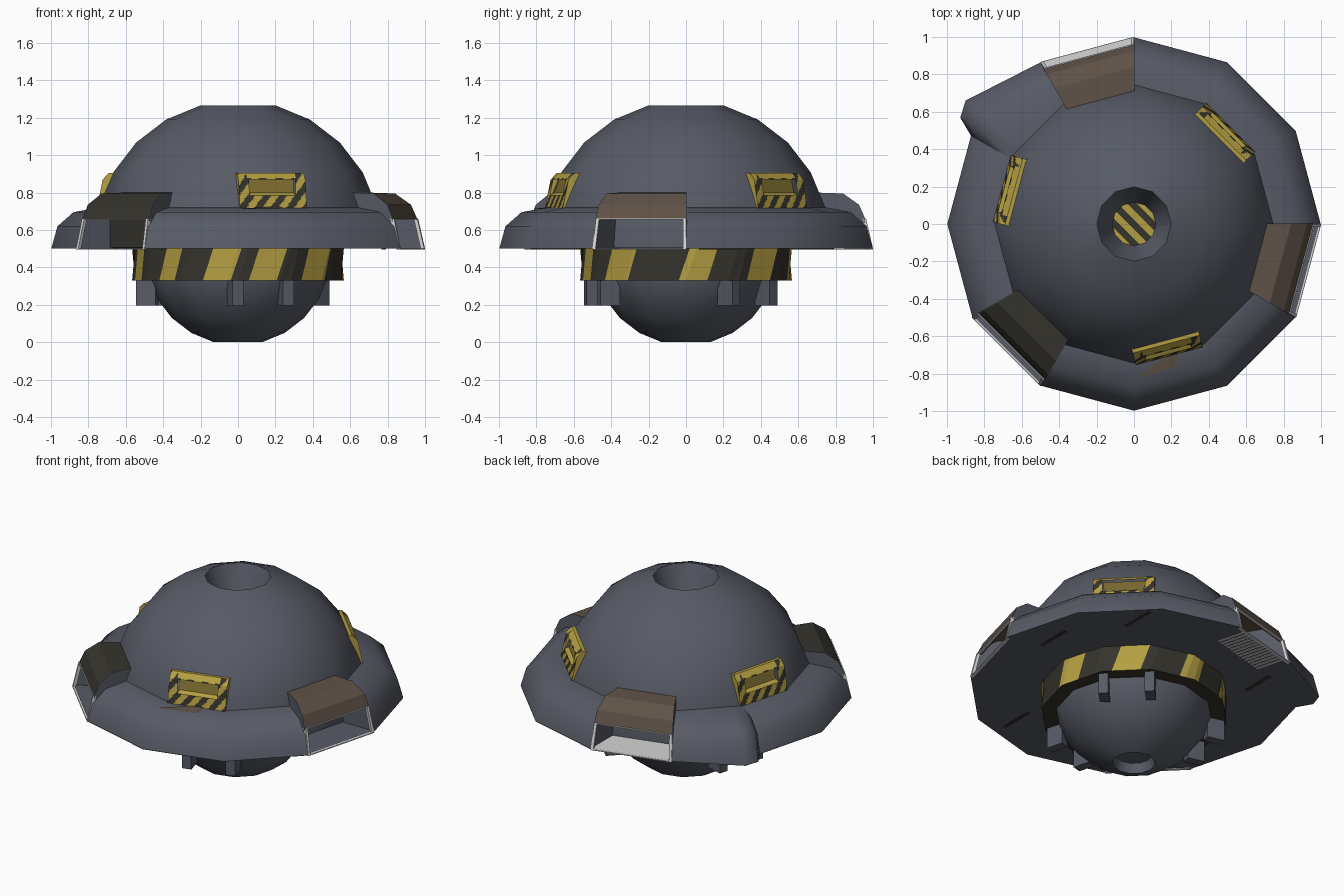
import bpy, bmesh, math
from mathutils import Vector

if "Cube" in bpy.data.objects:
    bpy.data.objects.remove(bpy.data.objects["Cube"])

def mat(name, c):
    m = bpy.data.materials.new(name)
    m.diffuse_color = (*c, 1)
    m.use_nodes = True
    m.node_tree.nodes["Principled BSDF"].inputs["Base Color"].default_value = m.diffuse_color
    return m

GREY = mat("slate grey", (0.095, 0.104, 0.131))
YELLOW = mat("hazard yellow", (0.46, 0.345, 0.055))
DARK = mat("stripe black", (0.035, 0.033, 0.025))
BROWN = mat("rust brown", (0.112, 0.083, 0.062))
OLIVE = mat("shaded yellow", (0.20, 0.15, 0.03))
WHITE = mat("pale grey", (0.66, 0.66, 0.66))

def make(name, verts, faces, mats, idx=None, smooth=None, fix=True):
    me = bpy.data.meshes.new(name)
    me.from_pydata([tuple(v) for v in verts], [], faces)
    for m in mats:
        me.materials.append(m)
    if idx:
        me.polygons.foreach_set("material_index", idx)
    bm = bmesh.new()
    bm.from_mesh(me)
    bmesh.ops.remove_doubles(bm, verts=bm.verts, dist=1e-5)
    if fix:
        bmesh.ops.recalc_face_normals(bm, faces=bm.faces)
    bm.to_mesh(me)
    bm.free()
    ob = bpy.data.objects.new(name, me)
    bpy.context.collection.objects.link(ob)
    if smooth:
        bpy.ops.object.select_all(action='DESELECT')
        ob.select_set(True)
        bpy.context.view_layer.objects.active = ob
        bpy.ops.object.shade_smooth_by_angle(angle=math.radians(smooth))
    return ob

def pol(r, deg, z):
    a = math.radians(deg)
    return Vector((r * math.cos(a), r * math.sin(a), z))

def loft(name, rows, mats, closed=False, caps=False, smooth=None):
    """Skin a list of equal-length point rows."""
    n = len(rows[0])
    verts = [p for row in rows for p in row]
    faces = []
    for i in range(len(rows) - 1):
        for j in range(n if closed else n - 1):
            k = (j + 1) % n
            faces.append((i*n + j, i*n + k, (i+1)*n + k, (i+1)*n + j))
    if caps:
        faces += [tuple(range(n)), tuple(range(len(verts) - n, len(verts)))]
    return make(name, verts, faces, mats, smooth=smooth)

def sweep(name, prof, angles, mats, **kw):
    """Sweep an (r, z) profile through the given angles."""
    return loft(name, [[pol(r, a, z) for r, z in prof] for a in angles], mats, **kw)

def local(az, d, t, z):
    """Point at distance d along azimuth az, shifted sideways by t."""
    a = math.radians(az)
    return Vector((d*math.cos(a) - t*math.sin(a), d*math.sin(a) + t*math.cos(a), z))

FULL = [30 * i for i in range(13)]
BOX = [(0, 1, 3, 2), (4, 6, 7, 5), (0, 4, 5, 1), (2, 3, 7, 6), (0, 2, 6, 4), (1, 5, 7, 3)]

def box(name, az, ds, ts, zs, m):
    return make(name, [local(az, d, t, z) for d in ds for t in ts for z in zs], BOX, [m])

def arc(R, zc, degs):
    return [(R * math.sin(math.radians(a)), zc + R * math.cos(math.radians(a))) for a in degs]

# Upper dome with a tapered well, lower dome with a shallow well
sweep("upper_dome", [(0.115, 1.05)] + arc(0.77, 0.523, range(15, 91, 15)) + [(0.77, 0.503)],
      FULL, [GREY], smooth=40)
sweep("lower_dome", [(0.48, 0.5)] + arc(0.5, 0.483, range(105, 166, 15)) +
      [(0.11, 0.06), (0.001, 0.06)], FULL, [GREY], smooth=40)

# Striped disc at the bottom of the well
bm = bmesh.new()
bmesh.ops.create_circle(bm, cap_ends=True, segments=12, radius=0.118)
nrm = Vector((1, 1, 0)).normalized()
for i in range(-3, 4):
    bmesh.ops.bisect_plane(bm, geom=bm.verts[:] + bm.edges[:] + bm.faces[:],
                           plane_co=nrm * (i * 0.036 + 0.016), plane_no=nrm)
for f in bm.faces:
    f.material_index = math.floor((f.calc_center_median().dot(nrm) - 0.016) / 0.036) % 2
    f.normal_update()
    if f.normal.z < 0:
        f.normal_flip()
me = bpy.data.meshes.new("well_disc")
bm.to_mesh(me)
bm.free()
me.materials.append(YELLOW)
me.materials.append(DARK)
disc = bpy.data.objects.new("well_disc", me)
disc.location.z = 1.055
bpy.context.collection.objects.link(disc)

# Outer ring in three runs, leaving gaps for the pods
RING = [(0.70, 0.502), (0.998, 0.502), (0.965, 0.62), (0.88, 0.695), (0.745, 0.72), (0.70, 0.72)]
for n, k in enumerate((0, 4, 8)):
    sweep(f"ring_run_{n}", RING, [30 * (k + i) for i in range(4)], [GREY],
          closed=True, caps=True, smooth=40)
sweep("ring_underside", [(0.45, 0.5), (0.998, 0.5)], FULL, [GREY])

# Bent-out bulge on the ring: outer points pushed away, inner edge kept on the ring
rows = []
for a, s in ((120, 0), (143.7, 0.118), (148.5, 0.092), (152, -0.01)):
    chord = math.cos(math.radians(15)) / math.cos(math.radians(a % 30 - 15))
    rows.append([pol(r * (chord + (s + (1 - chord) * (s > 0)) * w), a, z + s * 0.25 * w * (z > 0.6))
                 for (r, z), w in zip(RING, (0, 1, 1, 0.8, 0, 0))])
loft("ring_bulge", rows, [GREY], closed=True, caps=True, smooth=45)

# Roofed pods with open, pale-framed mouths
ROOF = [(0.70, 0.80), (0.84, 0.795), (0.925, 0.735), (0.958, 0.66)]
UNDER = [(0.93, 0.66), (0.90, 0.72), (0.83, 0.765), (0.70, 0.77)]
CHEEK = ROOF + [(0.95, 0.63), (0.88, 0.695), (0.745, 0.72), (0.70, 0.72)]
for n, (k, m, floor) in enumerate(((3, BROWN, WHITE), (7, DARK, GREY), (11, BROWN, GREY))):
    a, b = 30 * k, 30 * k + 30
    sweep(f"pod_roof_{n}", ROOF + UNDER, [a, b], [m], closed=True, caps=True, smooth=30)
    for s, e in ((0, a), (1, b)):
        e2 = e + (-0.25 if s == 0 else 0.25)
        sweep(f"pod_cheek_{n}_{s}", CHEEK, [e, e2], [GREY], closed=True, caps=True)
    sweep(f"pod_floor_{n}", [(0.70, 0.506), (0.99, 0.506)], [a, b], [floor])
    if m == DARK:
        sweep(f"pod_back_{n}", [(0.79, 0.507), (0.79, 0.77)], [a, b], [DARK])
    outer = [pol(1.001, a, 0.496), pol(1.001, b, 0.496), pol(0.963, b, 0.662), pol(0.963, a, 0.662)]
    c = sum(outer, Vector()) / 4
    inner = [p + (c - p).normalized() * 0.018 for p in outer]
    back = pol(0.02, a + 15, 0)
    vs = outer + inner + [p - back for p in inner] + [p - back for p in outer]
    fs = [(r*4 + i, r*4 + (i+1) % 4, ((r+1) % 4)*4 + (i+1) % 4, ((r+1) % 4)*4 + i)
          for r in range(4) for i in range(4)]
    make(f"pod_frame_{n}", vs, fs, [WHITE])

# Pale hatching under the rear pod
for i in range(14):
    t = -0.2 + 0.4 * i / 13
    box(f"pod_hatch_{i}", 105, (0.76, 0.955), (t - 0.008, t + 0.008), (0.497, 0.4995), WHITE)

# Hazard-striped collar: slanted columns around a 12-sided band
def rim(r, deg):
    return r * math.cos(math.radians(15)) / math.cos(math.radians(deg % 30 - 15))

STRIPES = ((7, 8), (48, 8), (90, 7), (127, 8), (162, 7), (196, 7), (229, 6), (261, 8), (287, 7), (320, 8))
vs, fs, idx = [], [], []
for i in range(180):
    a = 2 * i
    quad = [(a - 4, 0.33), (a - 2, 0.33), (a + 4, 0.502), (a + 2, 0.502)]
    vs += [pol(rim(0.566, d), d, z) for d, z in quad]
    fs.append(tuple(range(4*i, 4*i + 4)))
    idx.append(0 if any(abs((a - c + 180) % 360 - 180) <= h for c, h in STRIPES) else 1)
make("striped_collar", vs, fs, [YELLOW, DARK], idx)
sweep("collar_bottom", [(0.40, 0.331), (0.565, 0.331)], FULL, [DARK])

# Dome windows with striped frames, and pairs of pegs under the collar
def front(z):
    return 0.73 - 0.2 * (z - 0.72) if z < 0.87 else 0.70 - (z - 0.87)

NT, NZ, W = 52, 27, 0.185
for n, az in enumerate((45, 165, 285)):
    ts = [-W + 2 * W * i / NT for i in range(NT + 1)]
    zs = [0.715 + 0.19 * j / NZ for j in range(NZ + 1)]
    vs = [local(az, front(z), t, z) for z in zs for t in ts]
    fs, idx = [], []
    for j in range(NZ):
        for i in range(NT):
            t, z = (ts[i] + ts[i+1]) / 2, (zs[j] + zs[j+1]) / 2
            if abs(t) < 0.13 and 0.785 < z < 0.87:
                continue
            q = j * (NT + 1) + i
            fs.append((q, q + 1, q + NT + 2, q + NT + 1))
            plain = abs(t) < 0.135 and z > 0.878
            idx.append(2 if plain else math.floor((t - 0.8 * z + 0.02) / 0.044) % 2)
    # top and end returns back into the dome
    for pts in ([(front(0.905), -W, 0.905), (front(0.905), W, 0.905), (0.60, W, 0.905), (0.60, -W, 0.905)],
                *[[(front(0.715), s, 0.715), (0.70, s, 0.87), (0.665, s, 0.905), (0.60, s, 0.905), (0.60, s, 0.715)]
                  for s in (-W, W)]):
        fs.append(tuple(range(len(vs), len(vs) + len(pts))))
        vs += [local(az, *p) for p in pts]
        idx.append(0)
    make(f"window_frame_{n}", vs, fs, [YELLOW, DARK, YELLOW], idx)
    sill = [(0.72, -0.13, 0.785), (0.72, 0.13, 0.785), (0.695, 0.12, 0.80), (0.695, -0.12, 0.80),
            (0.668, 0.13, 0.875), (0.668, -0.13, 0.875)]
    make(f"window_recess_{n}", [local(az, *p) for p in sill], [(0, 1, 2, 3), (3, 2, 4, 5)],
         [YELLOW, OLIVE], [0, 1])
    for s in (-1, 1):
        box(f"peg_{n}_{s}", az, (0.41, 0.52), (s*0.14 - 0.03, s*0.14 + 0.03), (0.195, 0.34), GREY)

# Rust patch on the ring below the front window
patch = [(0.735, -0.03, 0.724), (0.735, 0.05, 0.724), (0.80, 0.02, 0.712), (0.80, -0.21, 0.712)]
make("rust_patch", [local(285, *p) for p in patch], [(0, 1, 2, 3)], [BROWN])

# Dark streaks on the underside of the ring
for n, (x, y) in enumerate(((0.54, 0.68), (0.32, -0.72), (-0.51, 0.55), (0.78, 0.18), (-0.4, -0.65))):
    box(f"underside_streak_{n}", 0, (x - 0.012, x + 0.012), (y - 0.11, y + 0.11), (0.496, 0.5), DARK)
